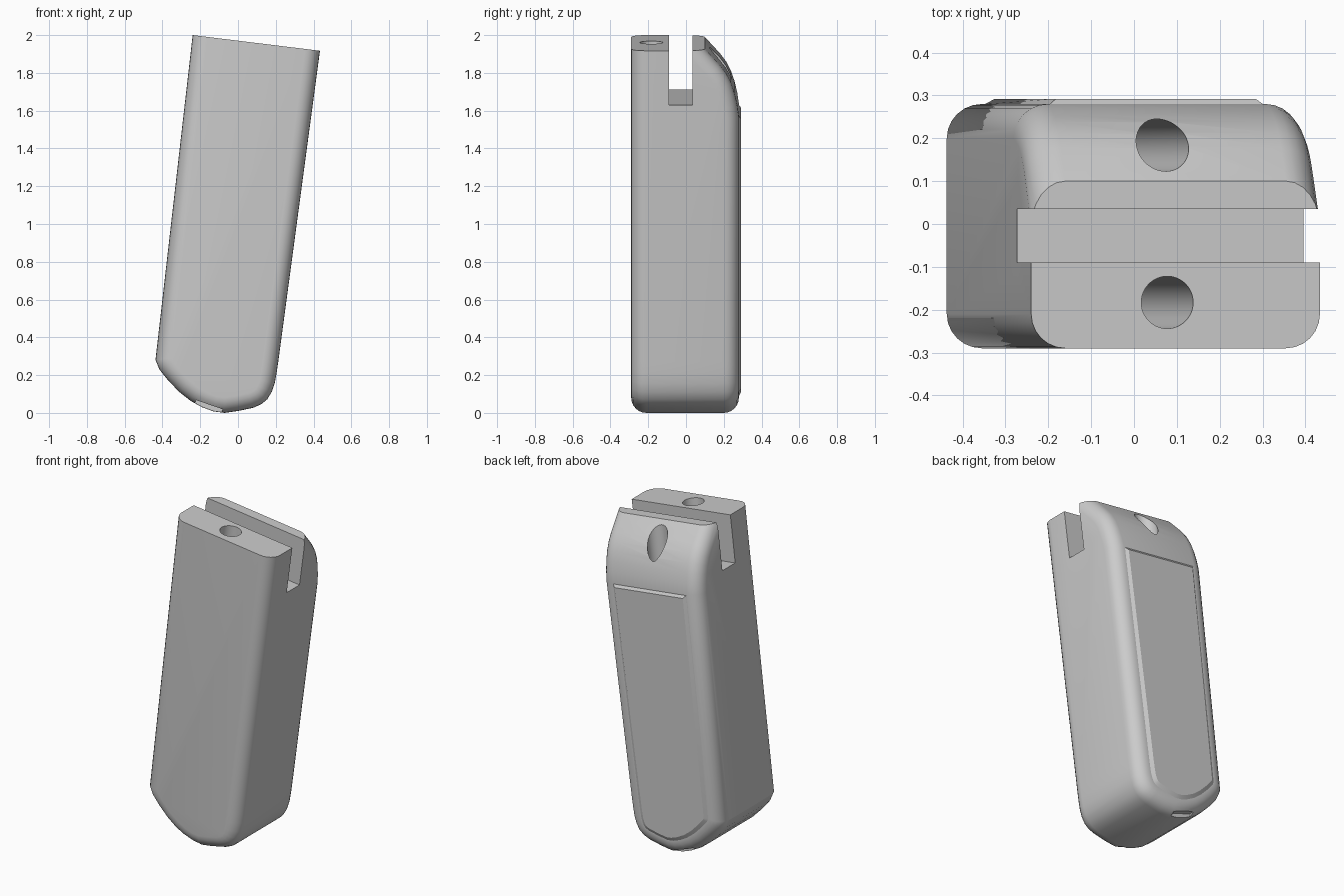
import bpy, bmesh, math
from mathutils import Vector, Matrix

if "Cube" in bpy.data.objects:
    bpy.data.objects.remove(bpy.data.objects["Cube"])

TILT = math.radians(7)
AXIS = Vector((math.sin(TILT), 0, math.cos(TILT)))       # long direction
ACROSS = Vector((math.cos(TILT), 0, -math.sin(TILT)))    # width direction
TOP_LEFT = Vector((-0.24, 0, 2.0))
FRONT, BACK, FILLET = -0.29, 0.28, 0.08

grey = bpy.data.materials.new("plain grey")
grey.diffuse_color = (0.6, 0.6, 0.6, 1)
grey.use_nodes = True
grey.node_tree.nodes["Principled BSDF"].inputs["Base Color"].default_value = grey.diffuse_color


def place(across, y, depth):
    """Point measured from the top left corner of the tilted block."""
    return TOP_LEFT + ACROSS * across + Vector((0, y, 0)) - AXIS * depth


def finish(bm, name):
    bmesh.ops.recalc_face_normals(bm, faces=bm.faces)
    mesh = bpy.data.meshes.new(name)
    bm.to_mesh(mesh)
    bm.free()
    mesh.materials.append(grey)
    obj = bpy.data.objects.new(name, mesh)
    bpy.context.collection.objects.link(obj)
    return obj


def cutter(name, center, size=None, radius=0, length=0, turn=TILT, along_x=False):
    """Box or cylinder in the tilted frame, used only for cutting."""
    bm = bmesh.new()
    if size:
        bmesh.ops.create_cube(bm, size=1, matrix=Matrix.Diagonal((*size, 1)))
    else:
        bmesh.ops.create_cone(bm, cap_ends=True, segments=48, radius1=radius,
                              radius2=radius, depth=length)
        if along_x:
            bm.transform(Matrix.Rotation(math.pi / 2, 4, 'Y'))
    bm.transform(Matrix.Translation(center) @ Matrix.Rotation(turn, 4, 'Y'))
    obj = finish(bm, name)
    obj.hide_render = True
    obj.hide_viewport = True
    return obj


# Body: side outline extruded front to back
right_curve = [(0.213, 0.27), (0.204, 0.21), (0.194, 0.155), (0.178, 0.11),
               (0.155, 0.072), (0.122, 0.045), (0.08, 0.027)]
nose_curve = [(0.0, 0.01), (-0.07, 0.0), (-0.13, 0.008), (-0.19, 0.03),
              (-0.25, 0.063), (-0.31, 0.11), (-0.37, 0.172), (-0.415, 0.228), (-0.437, 0.28)]
outline = [(-0.24, 2.0), (0.434, 1.917)] + right_curve + nose_curve
bm = bmesh.new()
face = bm.faces.new([bm.verts.new((x, FRONT, z)) for x, z in outline])
out = bmesh.ops.extrude_face_region(bm, geom=[face])
bmesh.ops.translate(bm, vec=(0, BACK - FRONT, 0),
                    verts=[g for g in out["geom"] if isinstance(g, bmesh.types.BMVert)])
bmesh.ops.recalc_face_normals(bm, faces=bm.faces)

# Curved slope at the top of the back: a run of plane cuts (y, depth)
slope = [(0.10, 0.0), (0.178, 0.085), (0.212, 0.13), (0.238, 0.18),
         (0.257, 0.235), (0.271, 0.295), (0.28, 0.355)]
for (y0, d0), (y1, d1) in zip(slope, slope[1:]):
    p, q = place(0, y0, d0), place(0, y1, d1)
    normal = ACROSS.cross(p - q).normalized()
    if normal.y < 0:
        normal = -normal
    cut = bmesh.ops.bisect_plane(bm, geom=bm.verts[:] + bm.edges[:] + bm.faces[:],
                                 plane_co=p, plane_no=normal, clear_outer=True)
    bmesh.ops.holes_fill(bm, edges=[e for e in bm.edges if e.is_boundary])
bmesh.ops.recalc_face_normals(bm, faces=bm.faces)


def is_rim(face):
    return abs(face.normal.y) < 0.01


def is_top(face):
    return face.normal.dot(AXIS) > 0.99


# Round the front and back rims, leaving the top edges sharp
rim = [e for e in bm.edges if len(e.link_faces) == 2
       and is_rim(e.link_faces[0]) != is_rim(e.link_faces[1])
       and not any(is_top(f) for f in e.link_faces)]
bmesh.ops.bevel(bm, geom=rim, offset=FILLET, offset_type='OFFSET', segments=6,
                profile=0.5, affect='EDGES', clamp_overlap=False)

# Raised pad on the back
bm.normal_update()
back = max((f for f in bm.faces if f.normal.y > 0.999), key=lambda f: f.calc_area())
bmesh.ops.inset_region(bm, faces=[back], thickness=0.008)
bmesh.ops.inset_region(bm, faces=[back], thickness=0.022, depth=0.012)
body = finish(bm, "clamp_body")

# Cutters: slot, cross bore, two screw holes, two small nicks under the nose
cutters = [
    cutter("slot_cutter", place(0.34, -0.0275, 0.09), size=(1.2, 0.125, 0.4)),
    cutter("bore_cutter", place(0.34, -0.015, 0.29), radius=0.105, length=1.2, along_x=True),
    cutter("front_hole_cutter", place(0.32, -0.183, 0.5), radius=0.061, length=1.4),
    cutter("back_hole_cutter", place(0.32, 0.184, 0.5), radius=0.061, length=1.4),
]
for name, y in (("front_nick_cutter", -0.27), ("back_nick_cutter", 0.27)):
    cutters.append(cutter(name, Vector((-0.16, y, 0.02)), size=(0.15, 0.1, 0.05),
                          turn=math.radians(19)))
for c in cutters:
    mod = body.modifiers.new(c.name, 'BOOLEAN')
    mod.operation = 'DIFFERENCE'
    mod.solver = 'EXACT'
    mod.object = c

# Apply the cuts and shade smooth with sharp edges kept
bpy.context.view_layer.update()
evaluated = body.evaluated_get(bpy.context.evaluated_depsgraph_get())
mesh = bpy.data.meshes.new_from_object(evaluated)
body.modifiers.clear()
body.data = mesh
for c in cutters:
    bpy.data.objects.remove(c)
bpy.context.view_layer.objects.active = body
body.select_set(True)
bpy.ops.object.shade_smooth_by_angle(angle=math.radians(28))
